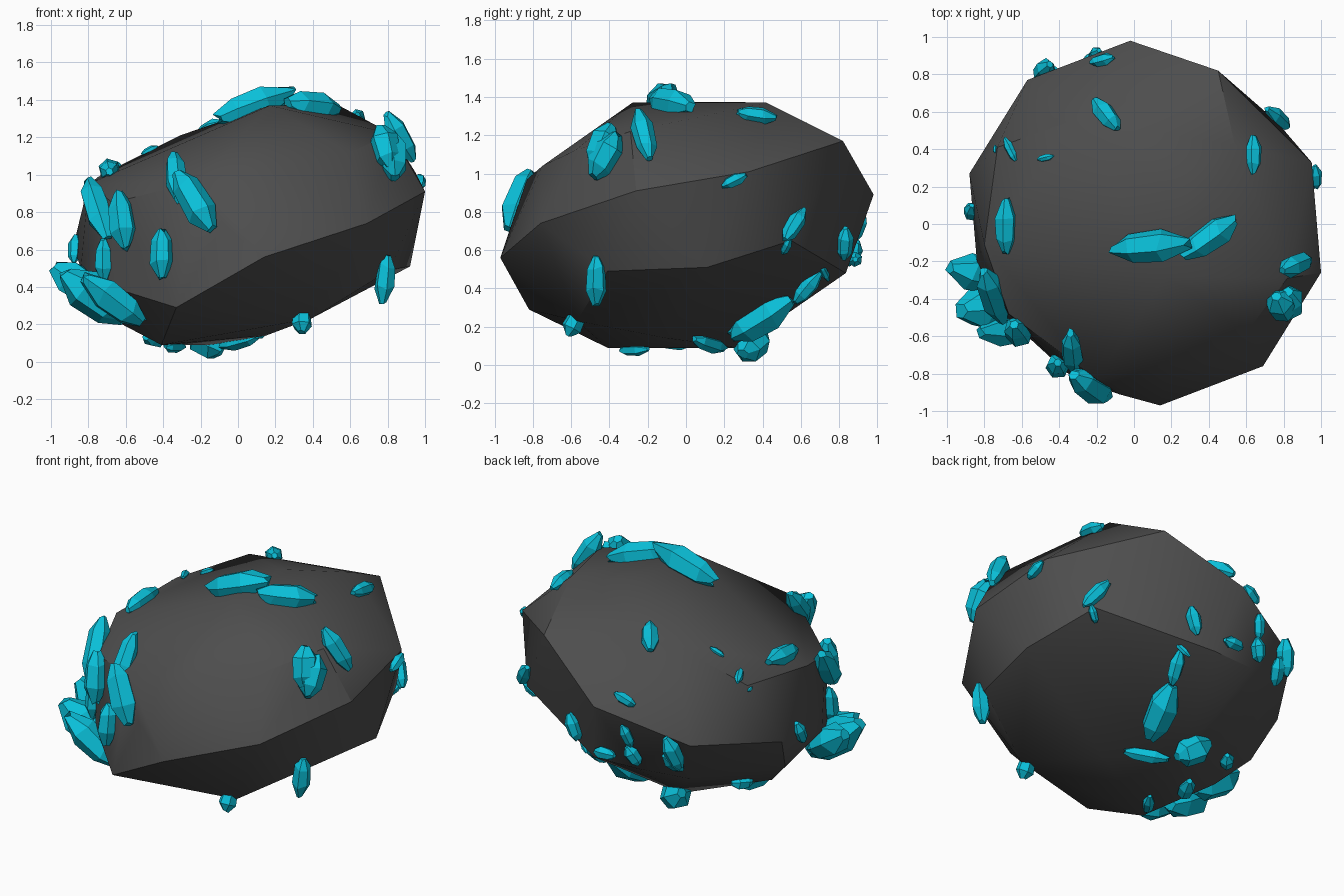
import bpy, bmesh, random
from math import cos, sin, tau
from mathutils import Vector
from mathutils.bvhtree import BVHTree

if "Cube" in bpy.data.objects:
    bpy.data.objects.remove(bpy.data.objects["Cube"])

random.seed(4)

def material(name, col):
    m = bpy.data.materials.new(name)
    m.diffuse_color = (*col, 1)
    m.use_nodes = True
    m.node_tree.nodes["Principled BSDF"].inputs["Base Color"].default_value = m.diffuse_color
    return m

def add_object(name, bm, mat):
    me = bpy.data.meshes.new(name)
    bm.to_mesh(me)
    ob = bpy.data.objects.new(name, me)
    bpy.context.collection.objects.link(ob)
    me.materials.append(mat)
    return ob

# Boulder: convex hull of its corner points
corners = [
    (.14, -.97, .56), (.69, -.76, .74), (1, -.26, .91), (.95, .33, 1.01), (.45, .82, 1.17),
    (-.02, .98, .89), (-.57, .77, .70), (-.88, .27, .62), (-.84, -.2, .5), (-.68, -.5, .4),
    (-.33, -.82, .29), (.54, .42, 1.37), (.17, -.28, 1.37), (.17, .2, 1.375), (.82, -.29, 1.22),
    (-.2, -.83, .97), (-.08, -.91, .74), (.2, -.75, 1.04), (.6, -.58, 1.12), (-.67, -.48, .85),
    (-.8, -.11, .95), (-.73, .41, 1.0), (-.31, .56, 1.21), (-.41, -.41, .09), (-.15, .27, .09),
    (.15, -.1, .14), (.92, .11, .51), (.81, -.41, .49), (.39, -.57, .23), (.76, .55, .65),
    (.08, .835, .48), (-.22, .82, .48), (-.62, 0, .2), (-.45, .62, .4), (-.8, .12, .38)]
bm = bmesh.new()
for c in corners:
    bm.verts.new(c)
bmesh.ops.convex_hull(bm, input=bm.verts[:])
bmesh.ops.delete(bm, geom=[v for v in bm.verts if not v.link_faces], context='VERTS')
bmesh.ops.recalc_face_normals(bm, faces=bm.faces[:])
tree = BVHTree.FromBMesh(bm)
rock = add_object("boulder", bm, material("rock", (.075, .075, .075)))
bpy.context.view_layer.objects.active = rock
rock.select_set(True)
bpy.ops.object.shade_smooth_by_angle(angle=.58)

# One crystal: six-sided prism tapering to blunt ends
def crystal(bm, centre, axis, half, r):
    u = axis.orthogonal().normalized()
    w = axis.cross(u)
    spin = random.random() * tau
    rings = []
    for t, k in ((-1, .33), (-.55, .88), (.35, 1), (1, .35)):
        ring = []
        for i in range(6):
            a = spin + tau * i / 6
            tt = t + random.uniform(-.1, .1)
            ring.append(bm.verts.new(centre + axis * tt * half + (u * cos(a) + w * sin(a)) * r * k))
        rings.append(ring)
    for a, b in zip(rings, rings[1:]):
        for i in range(6):
            bm.faces.new((a[i], a[(i + 1) % 6], b[(i + 1) % 6], b[i]))
    bm.faces.new(rings[0][::-1])
    bm.faces.new(rings[-1])

# Grow a cluster on one side: items are (h, v, half dh, half dv, radius) as seen from that side
def cluster(name, h, v, depth, side, items, lift=.3, tilt=0, limit=.8):
    bm = bmesh.new()
    view = Vector((0, 0, 0))
    view[depth] = -side
    for a, b, da, db, r in items:
        p = Vector((0, 0, 0))
        p[h], p[v], p[depth] = a, b, 3 * side
        loc, n, _, _ = tree.ray_cast(p, view)
        if loc is None:
            p[depth] = .3 * side
            loc, n, _, _ = tree.find_nearest(p)
        d = Vector((0, 0, 0))
        d[h], d[v] = da, db
        lim = limit * d.length
        nd = n[depth] if abs(n[depth]) > .1 else .1 * side
        d[depth] = max(-lim, min(lim, -d.dot(n) / nd)) + tilt * side
        crystal(bm, loc + n * r * lift, d.normalized(), d.length, r)
    bmesh.ops.recalc_face_normals(bm, faces=bm.faces[:])
    add_object(name, bm, teal)

teal = material("crystal", (.003, .53, .7))
cluster("front_crystals", 0, 2, 1, -1, [
    (-.72, .81, .05, -.15, .075), (-.6, .75, .02, -.15, .075), (-.39, .57, 0, -.13, .065),
    (-.32, .97, .01, -.13, .06), (-.21, .85, .09, -.15, .085), (-.7, .54, 0, -.11, .05)],
    lift=.45)
cluster("low_right_crystal", 1, 2, 0, 1, [(-.44, .47, 0, -.13, .055)], lift=.9, limit=.1)
cluster("low_front_crystal", 0, 1, 2, -1, [(.34, -.58, 0, -.03, .055)], tilt=.06, limit=0)
cluster("left_crystals", 1, 2, 0, -1, [
    (-.25, .46, .03, .09, .1), (-.42, .41, -.03, .12, .12), (-.53, .37, -.02, .12, .09)],
    lift=.7, tilt=.06)
cluster("back_left_crystal", 1, 2, 0, -1, [(.07, .6, .03, .07, .04)])
cluster("right_crystals", 1, 2, 0, 1, [
    (-.41, 1.13, .05, .11, .08), (-.4, 1.08, .06, .11, .08),
    (-.22, 1.19, -.03, .12, .06), (.25, .965, .06, .03, .035), (.55, .73, .05, .08, .045),
    (.52, .63, .02, .04, .025), (.72, .49, .02, -.04, .02)], lift=.5)
cluster("top_crystals", 0, 1, 2, 1, [
    (.1, -.12, .2, .02, .09), (.4, -.07, .14, .1, .08), (-.15, .58, -.06, .08, .055),
    (-.68, -.01, 0, .14, .06), (-.66, .4, -.03, .06, .025), (-.47, .355, .04, .01, .02),
    (-.74, .4, 0, .02, .012), (.63, .37, 0, .1, .045)])
cluster("back_crystals", 0, 2, 1, 1, [
    (-.47, .66, .03, .1, .055), (-.44, .58, .03, .06, .045), (-.16, .93, .06, .03, .035),
    (-.2, .73, .02, .07, .035), (-.22, .59, .03, .06, .045), (.22, .64, .03, .08, .045),
    (-.03, .56, .07, 0, .04), (.2, .43, .02, .08, .045)], lift=.6)
cluster("under_crystals", 0, 1, 2, -1, [
    (.11, .38, .04, .15, .095), (-.16, .33, -.08, .05, .09), (0, .12, -.1, .08, .045),
    (-.34, -.27, .05, .07, .035), (-.44, -.05, .05, .09, .05), (-.54, .2, .04, .05, .045)])
